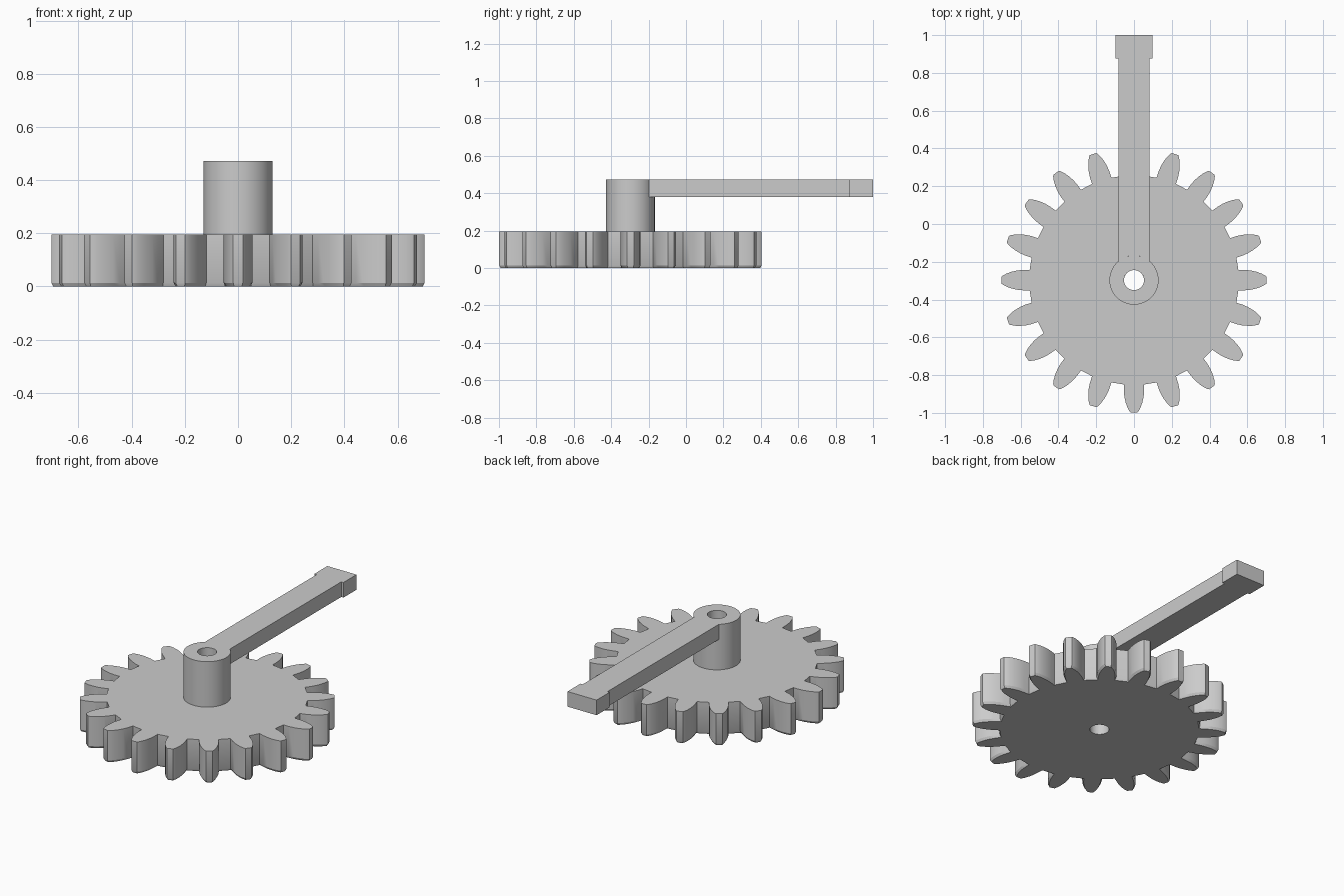
import bpy, bmesh, math
from mathutils import Vector

old = bpy.data.objects.get("Cube")
if old:
    bpy.data.objects.remove(old, do_unlink=True)

AXIS = Vector((0, -0.297))
TEETH = 20
BORE, HUB = 0.053, 0.13
GEAR_TOP, TOP = 0.195, 0.472

grey = bpy.data.materials.new("plain grey")
grey.use_nodes = True
colour = (0.6, 0.6, 0.6, 1)
grey.diffuse_color = colour
grey.node_tree.nodes["Principled BSDF"].inputs["Base Color"].default_value = colour


def finish(name, bm):
    bmesh.ops.recalc_face_normals(bm, faces=bm.faces)
    mesh = bpy.data.meshes.new(name)
    bm.to_mesh(mesh)
    bm.free()
    mesh.materials.append(grey)
    ob = bpy.data.objects.new(name, mesh)
    bpy.context.collection.objects.link(ob)
    bpy.ops.object.select_all(action='DESELECT')
    ob.select_set(True)
    bpy.context.view_layer.objects.active = ob
    bpy.ops.object.shade_smooth_by_angle(angle=math.radians(28))


def loft(name, rings):
    """Skin closed rings of (outline, height), joining the last to the first."""
    bm = bmesh.new()
    loops = [[bm.verts.new((p.x + AXIS.x, p.y + AXIS.y, z)) for p in pts]
             for pts, z in rings]
    n = len(loops[0])
    for a, b in zip(loops, loops[1:] + loops[:1]):
        for i in range(n):
            j = (i + 1) % n
            bm.faces.new((a[i], a[j], b[j], b[i]))
    finish(name, bm)


def circle(r, n=64):
    return [Vector((r * math.cos(math.tau * i / n), r * math.sin(math.tau * i / n)))
            for i in range(n)]


def offset(pts, d):
    """Move a counter-clockwise outline inwards by d."""
    out = []
    for i, p in enumerate(pts):
        t = (pts[(i + 1) % len(pts)] - p).normalized() + (p - pts[i - 1]).normalized()
        t.normalize()
        out.append(p + d * Vector((-t.y, t.x)))
    return out


# Gear: one tooth flank as (radius, half width), mirrored and repeated
flank = [(0.555, 0.054), (0.59, 0.054), (0.62, 0.051), (0.65, 0.044),
         (0.675, 0.035), (0.695, 0.024), (0.702, 0.018)]
tooth = [(r, -w) for r, w in flank] + [(r, w) for r, w in reversed(flank)]
outline = []
for k in range(TEETH):
    a = math.tau * k / TEETH
    for r, w in tooth:
        t = a + w / r
        outline.append(Vector((r * math.cos(t), r * math.sin(t))))
bore = [p.normalized() * BORE for p in outline]
loft("gear", [(bore, GEAR_TOP), (outline, GEAR_TOP), (outline, 0.014),
              (offset(outline, 0.008), 0), (bore, 0)])

# Hub tube standing on the gear
loft("hub", [(circle(BORE), TOP), (circle(HUB), TOP),
             (circle(HUB), GEAR_TOP), (circle(BORE), GEAR_TOP)])

# Crank arm with a wider end block; its inner end follows the hub wall
ARM, END = 0.083, 0.098
half = math.asin(ARM / HUB)
arc = []
for i in range(13):
    t = half * (i / 6 - 1)
    arc.append((HUB * math.sin(t), AXIS.y + HUB * math.cos(t)))
profile = arc + [(ARM, 0.875), (END, 0.875), (END, 1), (-END, 1), (-END, 0.875), (-ARM, 0.875)]
bm = bmesh.new()
face = bm.faces.new([bm.verts.new((x, y, 0.38)) for x, y in profile])
grown = bmesh.ops.extrude_face_region(bm, geom=[face], use_keep_orig=True)
bmesh.ops.translate(bm, vec=(0, 0, TOP - 0.38),
                    verts=[v for v in grown["geom"] if isinstance(v, bmesh.types.BMVert)])
finish("crank_arm", bm)
